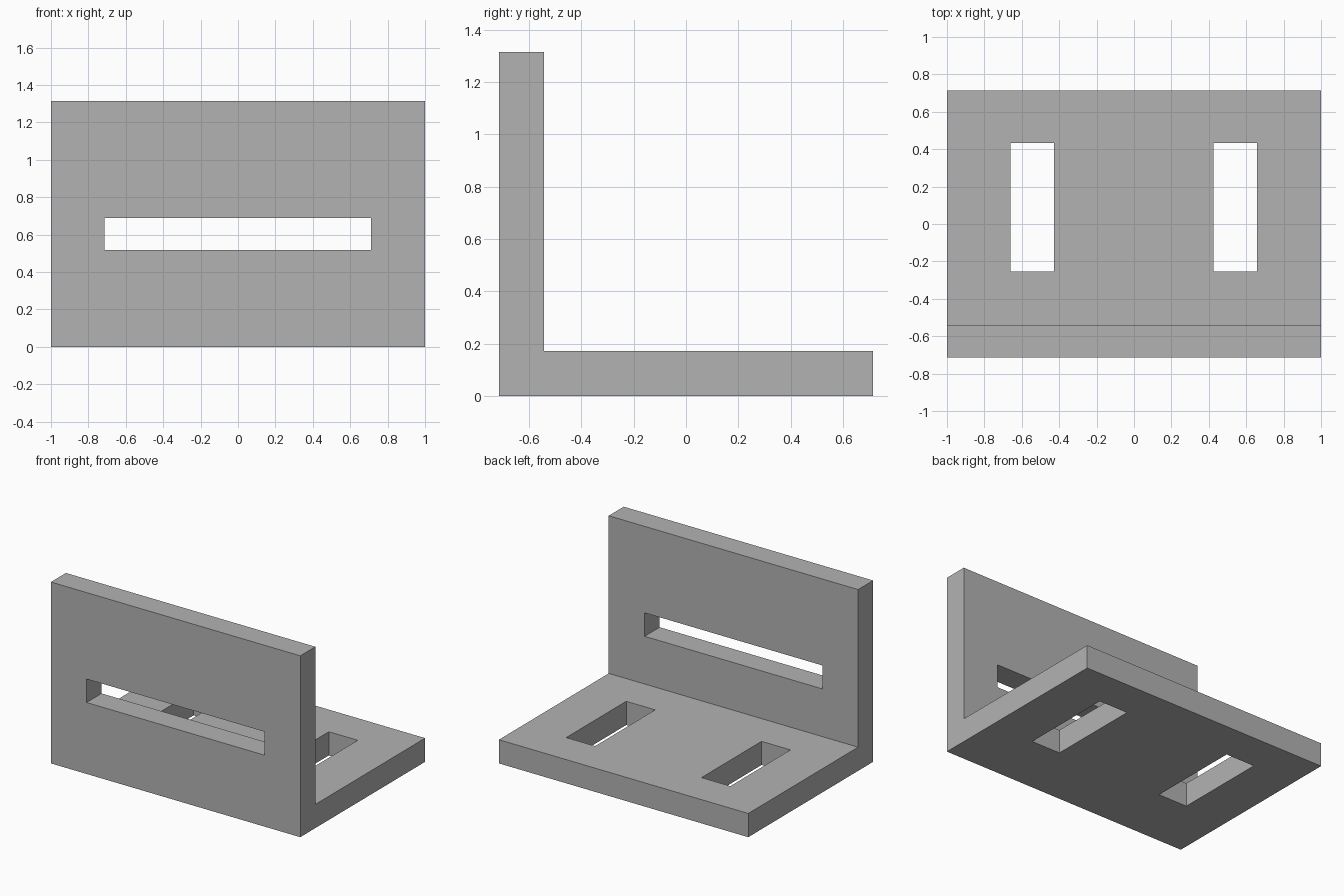
import bpy
import bmesh

if "Cube" in bpy.data.objects:
    bpy.data.objects.remove(bpy.data.objects["Cube"], do_unlink=True)

WIDTH, DEPTH, HEIGHT, THICK = 2.0, 1.43, 1.315, 0.172
FRONT, BACK = -DEPTH / 2, DEPTH / 2

grey = bpy.data.materials.new("plain_grey")
grey.use_nodes = True
colour = (0.45, 0.45, 0.45, 1)
grey.diffuse_color = colour
grey.node_tree.nodes["Principled BSDF"].inputs["Base Color"].default_value = colour


def extrude_outline(name, points, direction):
    """Solid made by sweeping a flat outline along a direction."""
    bm = bmesh.new()
    face = bm.faces.new([bm.verts.new(p) for p in points])
    swept = bmesh.ops.extrude_face_region(bm, geom=[face], use_keep_orig=True)
    moved = [v for v in swept["geom"] if isinstance(v, bmesh.types.BMVert)]
    bmesh.ops.translate(bm, verts=moved, vec=direction)
    bmesh.ops.recalc_face_normals(bm, faces=bm.faces)
    mesh = bpy.data.meshes.new(name)
    bm.to_mesh(mesh)
    bm.free()
    mesh.materials.append(grey)
    obj = bpy.data.objects.new(name, mesh)
    bpy.context.collection.objects.link(obj)
    return obj


def cut_slot(target, low, high):
    """Cut a box-shaped slot through the target and discard the cutter."""
    (x0, y0, z0), (x1, y1, z1) = low, high
    base = [(x0, y0, z0), (x1, y0, z0), (x1, y1, z0), (x0, y1, z0)]
    cutter = extrude_outline("slot_cutter", base, (0, 0, z1 - z0))
    cutter.hide_render = True
    mod = target.modifiers.new("slot", 'BOOLEAN')
    mod.operation = 'DIFFERENCE'
    mod.solver = 'EXACT'
    mod.object = cutter
    bpy.context.view_layer.objects.active = target
    bpy.ops.object.modifier_apply(modifier=mod.name)
    bpy.data.objects.remove(cutter, do_unlink=True)


# L-shaped bracket: upright plate at the front, base plate behind
inner = FRONT + THICK
profile = [(FRONT, 0), (BACK, 0), (BACK, THICK),
           (inner, THICK), (inner, HEIGHT), (FRONT, HEIGHT)]
bracket = extrude_outline("angle_bracket",
                          [(-WIDTH / 2, y, z) for y, z in profile],
                          (WIDTH, 0, 0))

# Long horizontal slot in the upright plate
cut_slot(bracket, (-0.714, FRONT - 0.1, 0.518), (0.712, inner + 0.1, 0.688))

# Pair of slots in the base plate
for centre in (-0.544, 0.541):
    cut_slot(bracket, (centre - 0.116, -0.254, -0.1),
             (centre + 0.116, 0.434, THICK + 0.1))
